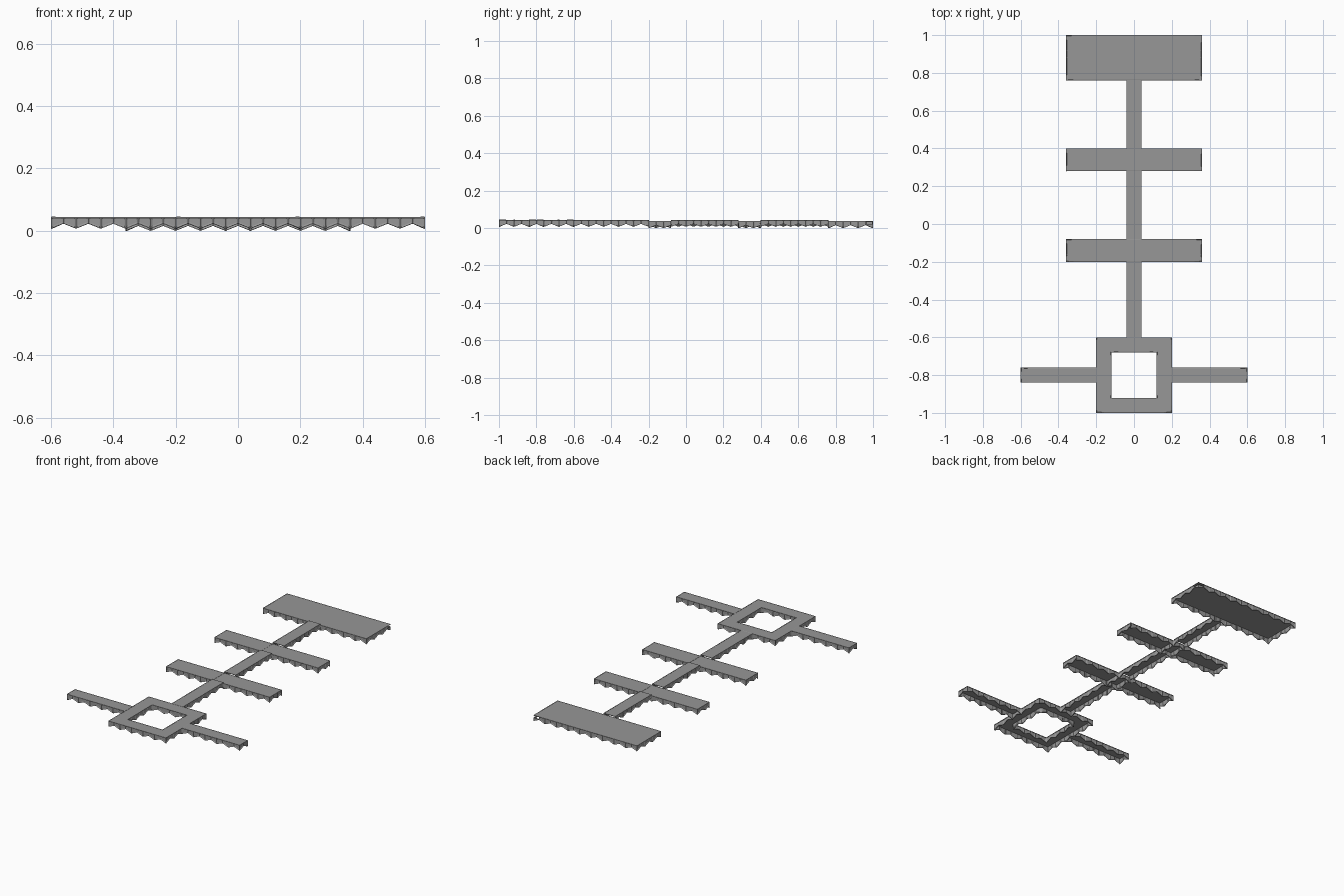
import bpy, bmesh
from mathutils import Vector

cube = bpy.data.objects.get("Cube")
if cube:
    bpy.data.objects.remove(cube, do_unlink=True)

PANEL = 0.04      # width of one skirt panel
HEIGHT = 0.036    # skirt height, deck included
NOTCH = 0.016     # rise of the zigzag lower edge
DECK = 0.003
HIGH, LOW = 0.007, 0.0   # base heights of walkways and cross platforms

grey = bpy.data.materials.new("plain_grey")
grey.use_nodes = True
grey.diffuse_color = (0.31, 0.31, 0.31, 1)
bsdf = grey.node_tree.nodes["Principled BSDF"]
bsdf.inputs["Base Color"].default_value = grey.diffuse_color
bsdf.inputs["Roughness"].default_value = 0.8


def add_object(name, bm):
    mesh = bpy.data.meshes.new(name)
    bm.to_mesh(mesh)
    bm.free()
    mesh.materials.append(grey)
    obj = bpy.data.objects.new(name, mesh)
    bpy.context.collection.objects.link(obj)
    return obj


def deck(name, rects, base):
    """Thin slabs, each given as x0, y0, x1, y1."""
    bm = bmesh.new()
    for x0, y0, x1, y1 in rects:
        cube = bmesh.ops.create_cube(bm, size=1)["verts"]
        bmesh.ops.scale(bm, vec=(x1 - x0, y1 - y0, DECK), verts=cube)
        centre = ((x0 + x1) / 2, (y0 + y1) / 2, base + HEIGHT - DECK / 2)
        bmesh.ops.translate(bm, vec=centre, verts=cube)
    return add_object(name, bm)


def skirt(name, walls, base, broken=None):
    """Zigzag walls of recessed panels; outside is right of each direction."""
    bm = bmesh.new()
    framed = []
    for start, end in walls:
        a, b = Vector((*start, 0)), Vector((*end, 0))
        count = round((b - a).length / PANEL)
        step = (b - a) / count
        for i in range(count):
            p, q = a + step * i, a + step * (i + 1)
            z0 = base + NOTCH * (i % 2)
            z1 = base + NOTCH * ((i + 1) % 2)
            corner = Vector((*broken, 0)) if broken else None
            open_panel = corner and ((p + q) / 2 - corner).length < PANEL
            top = base + (NOTCH + 0.005 if open_panel else HEIGHT - 0.0005)
            verts = [bm.verts.new((v.x, v.y, z)) for v, z in
                     ((p, z0), (q, z1), (q, top), (p, top))]
            face = bm.faces.new(verts)
            if not open_panel:
                framed.append(face)
    bmesh.ops.remove_doubles(bm, verts=bm.verts, dist=0.0001)
    framed = [f for f in framed if f.is_valid]
    bm.normal_update()
    bmesh.ops.inset_individual(bm, faces=framed, thickness=0.005,
                               depth=-0.003, use_even_offset=True)
    obj = add_object(name, bm)
    solid = obj.modifiers.new("wall_thickness", "SOLIDIFY")
    solid.thickness = 0.004
    solid.offset = -1
    return obj


def loop(x0, y0, x1, y1, inner=False):
    pts = [(x0, y0), (x1, y0), (x1, y1), (x0, y1)]
    if inner:
        pts.reverse()
    return [(pts[i], pts[(i + 1) % 4]) for i in range(4)]


def spine_sides(y0, y1):
    return [((0.04, y0), (0.04, y1)), ((-0.04, y1), (-0.04, y0))]


# Square ring around the open court
deck("ring_deck", [(-0.2, -1, 0.2, -0.92), (-0.2, -0.68, 0.2, -0.6),
                   (-0.2, -0.92, -0.12, -0.68), (0.12, -0.92, 0.2, -0.68)], HIGH)
skirt("ring_skirt", loop(-0.2, -1, 0.2, -0.6)
      + loop(-0.12, -0.92, 0.12, -0.68, inner=True), HIGH)

# Side wings of the ring
deck("left_wing_deck", [(0.2, -0.84, 0.6, -0.76)], HIGH)
skirt("left_wing_skirt", [((0.2, -0.84), (0.6, -0.84)), ((0.6, -0.84), (0.6, -0.76)),
                          ((0.6, -0.76), (0.2, -0.76))], HIGH)
deck("right_wing_deck", [(-0.6, -0.84, -0.2, -0.76)], HIGH)
skirt("right_wing_skirt", [((-0.6, -0.84), (-0.2, -0.84)), ((-0.2, -0.76), (-0.6, -0.76)),
                           ((-0.6, -0.76), (-0.6, -0.84))], HIGH)

# Central walkway between the platforms
spans = [(-0.6, -0.2), (-0.08, 0.28), (0.4, 0.76)]
deck("walkway_deck", [(-0.04, y0, 0.04, y1) for y0, y1 in spans], HIGH)
skirt("walkway_skirt", [w for span in spans for w in spine_sides(*span)], HIGH)

# Two cross platforms, with the walkway beams carried on below them
for name, y0, y1 in (("front_cross", -0.2, -0.08), ("middle_cross", 0.28, 0.4)):
    deck(name + "_deck", [(-0.36, y0, 0.36, y1)], LOW)
    skirt(name + "_skirt", loop(-0.36, y0, 0.36, y1), LOW)
    skirt(name + "_under_beams", spine_sides(y0, y1), LOW)

# Wide rear platform with one open corner
deck("rear_platform_deck", [(-0.36, 0.76, 0.36, 1)], LOW)
skirt("rear_platform_skirt", loop(-0.36, 0.76, 0.36, 1), LOW, broken=(0.36, 1))
